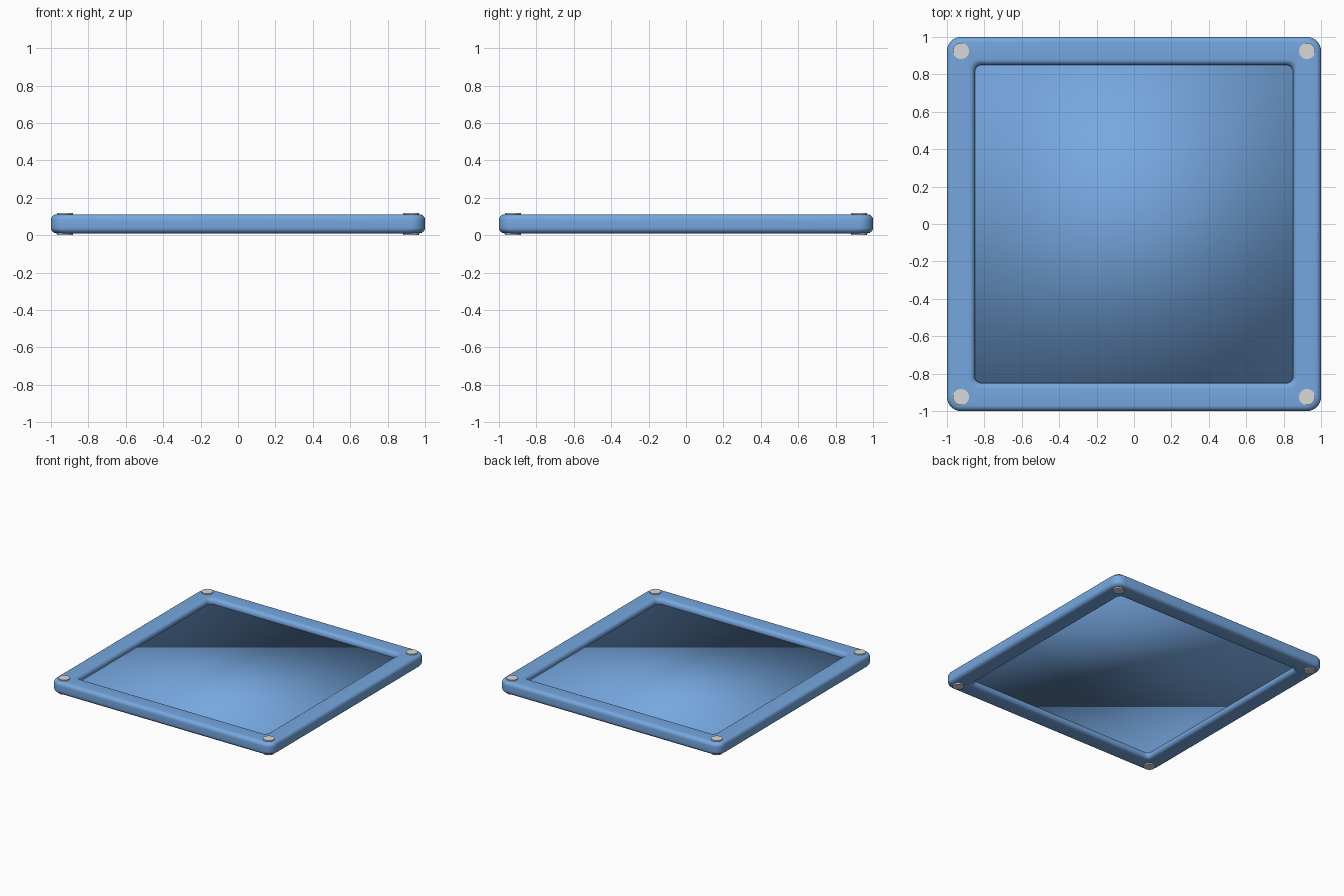
import bpy, bmesh, math

if "Cube" in bpy.data.objects:
    bpy.data.objects.remove(bpy.data.objects["Cube"])

Z0, Z1 = 0.01, 0.112        # underside and top of the frame
OUTER, INNER = 1.0, 0.85    # half sizes of the frame
BEVEL = 0.03


def material(name, rgb):
    m = bpy.data.materials.new(name)
    m.diffuse_color = (*rgb, 1)
    m.use_nodes = True
    m.node_tree.nodes["Principled BSDF"].inputs["Base Color"].default_value = m.diffuse_color
    return m


blue = material("blue", (0.18, 0.385, 0.74))
grey = material("light_grey", (0.70, 0.69, 0.70))


def rounded_square(half, radius, z, steps=8):
    pts = []
    for q in range(4):
        mid = math.radians(45 + 90 * q)
        cx = math.copysign(half - radius, math.cos(mid))
        cy = math.copysign(half - radius, math.sin(mid))
        for i in range(steps + 1):
            a = math.radians(90 * q + 90 * i / steps)
            pts.append((cx + radius * math.cos(a), cy + radius * math.sin(a), z))
    return pts


# Frame: rounded bar section carried round a rounded square
section = []
for sx, sz, start in ((1, 1, 0), (-1, 1, 90), (-1, -1, 180), (1, -1, 270)):
    cx = OUTER - BEVEL if sx > 0 else INNER + BEVEL
    cz = Z1 - BEVEL if sz > 0 else Z0 + BEVEL
    for i in range(7):
        a = math.radians(start + 15 * i)
        section.append((cx + BEVEL * math.cos(a), cz + BEVEL * math.sin(a)))

bm = bmesh.new()
rings = []
for half, z in section:
    t = (half - INNER) / (OUTER - INNER)
    rings.append([bm.verts.new(p) for p in rounded_square(half, 0.035 + 0.04 * t, z)])
for k, a in enumerate(rings):
    b = rings[(k + 1) % len(rings)]
    for i in range(len(a)):
        j = (i + 1) % len(a)
        bm.faces.new((a[i], a[j], b[j], b[i]))
bmesh.ops.recalc_face_normals(bm, faces=bm.faces)
for f in bm.faces:
    f.smooth = True
mesh = bpy.data.meshes.new("frame")
bm.to_mesh(mesh)
bm.free()
mesh.materials.append(blue)
frame = bpy.data.objects.new("frame", mesh)
bpy.context.collection.objects.link(frame)

# Panel: thin smooth-shaded slab at mid height, tucked into the frame
bpy.ops.mesh.primitive_cube_add(size=1, location=(0, 0, (Z0 + Z1) / 2))
panel = bpy.context.object
panel.name = "panel"
panel.scale = (1.74, 1.74, 0.02)
bpy.ops.object.transform_apply(location=False, rotation=False, scale=True)
bpy.ops.object.shade_smooth()
panel.data.materials.append(blue)

# Corner studs: pins showing on both faces of the frame
for sx in (-1, 1):
    for sy in (-1, 1):
        bpy.ops.mesh.primitive_cylinder_add(
            vertices=32, radius=0.043, depth=0.12,
            location=(sx * 0.925, sy * 0.925, 0.06))
        stud = bpy.context.object
        stud.name = "corner_stud"
        bpy.ops.object.shade_smooth_by_angle()
        stud.data.materials.append(grey)
